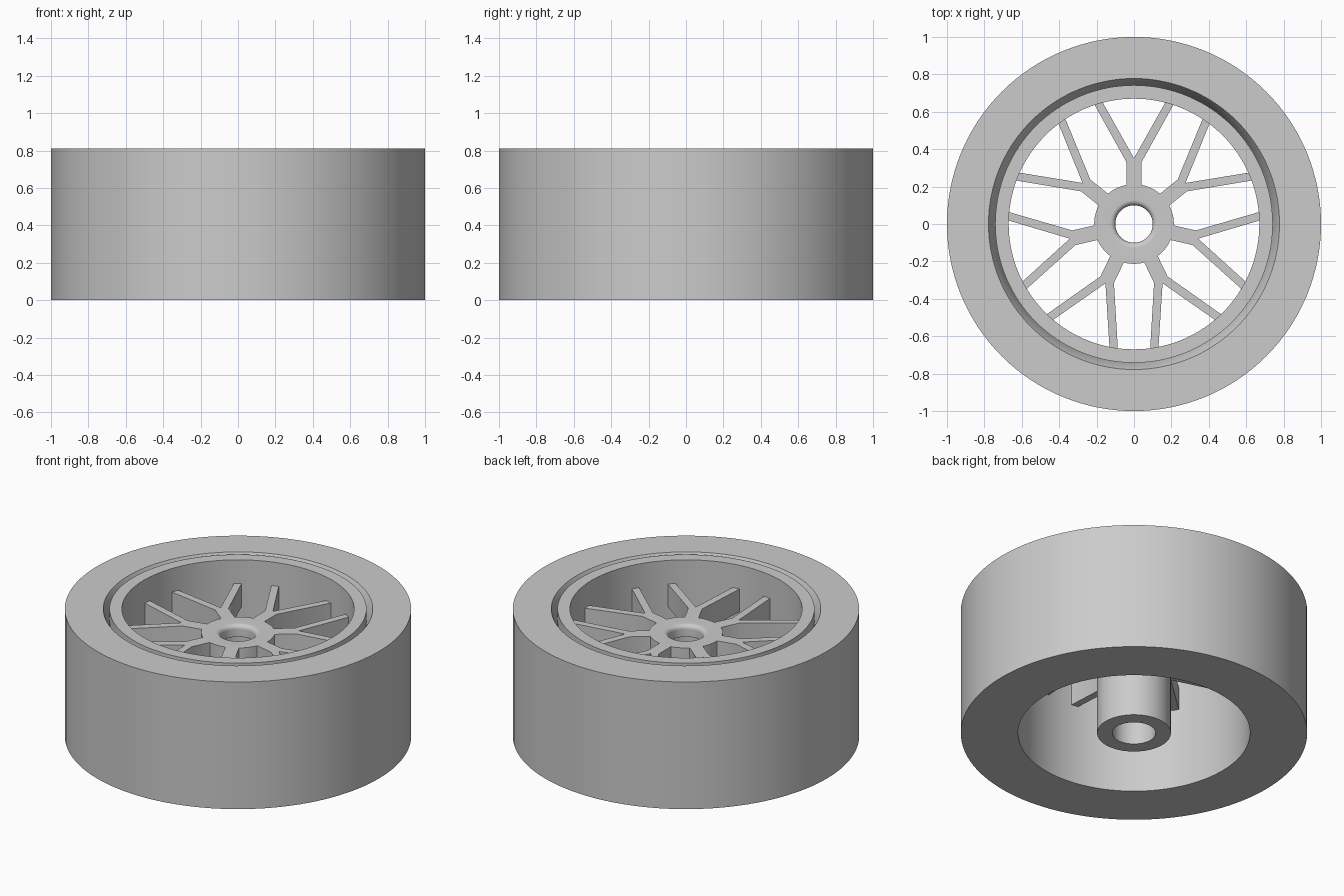
import bpy
import bmesh
import math
from mathutils import Matrix, Vector

cube = bpy.data.objects.get("Cube")
if cube:
    bpy.data.objects.remove(cube, do_unlink=True)

SEGMENTS = 128
HEIGHT = 0.81
SPOKE_TOP, SPOKE_BOTTOM = 0.66, 0.515
SPOKE_COUNT = 7

grey = bpy.data.materials.new("light_grey")
grey.use_nodes = True
grey.diffuse_color = (0.6, 0.6, 0.6, 1)
grey.node_tree.nodes["Principled BSDF"].inputs["Base Color"].default_value = (0.6, 0.6, 0.6, 1)


def finish(name, bm):
    """Turn a bmesh into a named, shaded object."""
    bmesh.ops.recalc_face_normals(bm, faces=bm.faces)
    mesh = bpy.data.meshes.new(name)
    bm.to_mesh(mesh)
    bm.free()
    mesh.materials.append(grey)
    obj = bpy.data.objects.new(name, mesh)
    bpy.context.collection.objects.link(obj)
    bpy.ops.object.select_all(action="DESELECT")
    obj.select_set(True)
    bpy.context.view_layer.objects.active = obj
    bpy.ops.object.shade_smooth_by_angle(angle=math.radians(30))
    return obj


def revolve(name, profile):
    """Spin a closed (radius, height) profile around the axle."""
    bm = bmesh.new()
    verts = [bm.verts.new((r, 0, z)) for r, z in profile]
    edges = [bm.edges.new((verts[i - 1], verts[i])) for i in range(len(verts))]
    bmesh.ops.spin(bm, geom=verts + edges, axis=(0, 0, 1), cent=(0, 0, 0),
                   angle=math.tau, steps=SEGMENTS, use_merge=True)
    bmesh.ops.remove_doubles(bm, verts=bm.verts, dist=0.0001)
    return finish(name, bm)


# Tyre with a bevelled upper inner edge
revolve("tyre", [(0.742, 0), (1, 0), (1, HEIGHT), (0.778, HEIGHT), (0.742, HEIGHT - 0.07)])

# Rim barrel
revolve("rim", [(0.67, 0), (0.742, 0), (0.742, HEIGHT), (0.67, HEIGHT)])

# Hub tube with a rounded mouth above a wider bore
fillet = 0.028
mouth = []
for i in range(9):
    a = math.pi / 2 * (1 + i / 8)
    mouth.append((0.1 + fillet + fillet * math.cos(a), SPOKE_TOP - fillet + fillet * math.sin(a)))
revolve("hub", [(0.125, 0), (0.213, 0), (0.213, SPOKE_TOP)] + mouth + [(0.1, 0.585), (0.125, 0.585)])

# Forked spokes: half outline, mirrored, then repeated round the hub
half = [(0.04, 0.2), (0.04, 0.33), (0.215, 0.645), (0.176, 0.665)]
outline = half + [(0, 0.352)] + [(-x, y) for x, y in reversed(half)]
bm = bmesh.new()
for n in range(SPOKE_COUNT):
    turn = Matrix.Rotation(math.tau * n / SPOKE_COUNT, 4, "Z")
    face = bm.faces.new([bm.verts.new(turn @ Vector((x, y, SPOKE_BOTTOM))) for x, y in outline])
    top = bmesh.ops.extrude_face_region(bm, geom=[face], use_keep_orig=True)
    bmesh.ops.translate(bm, vec=(0, 0, SPOKE_TOP - SPOKE_BOTTOM),
                        verts=[v for v in top["geom"] if isinstance(v, bmesh.types.BMVert)])
finish("spokes", bm)
